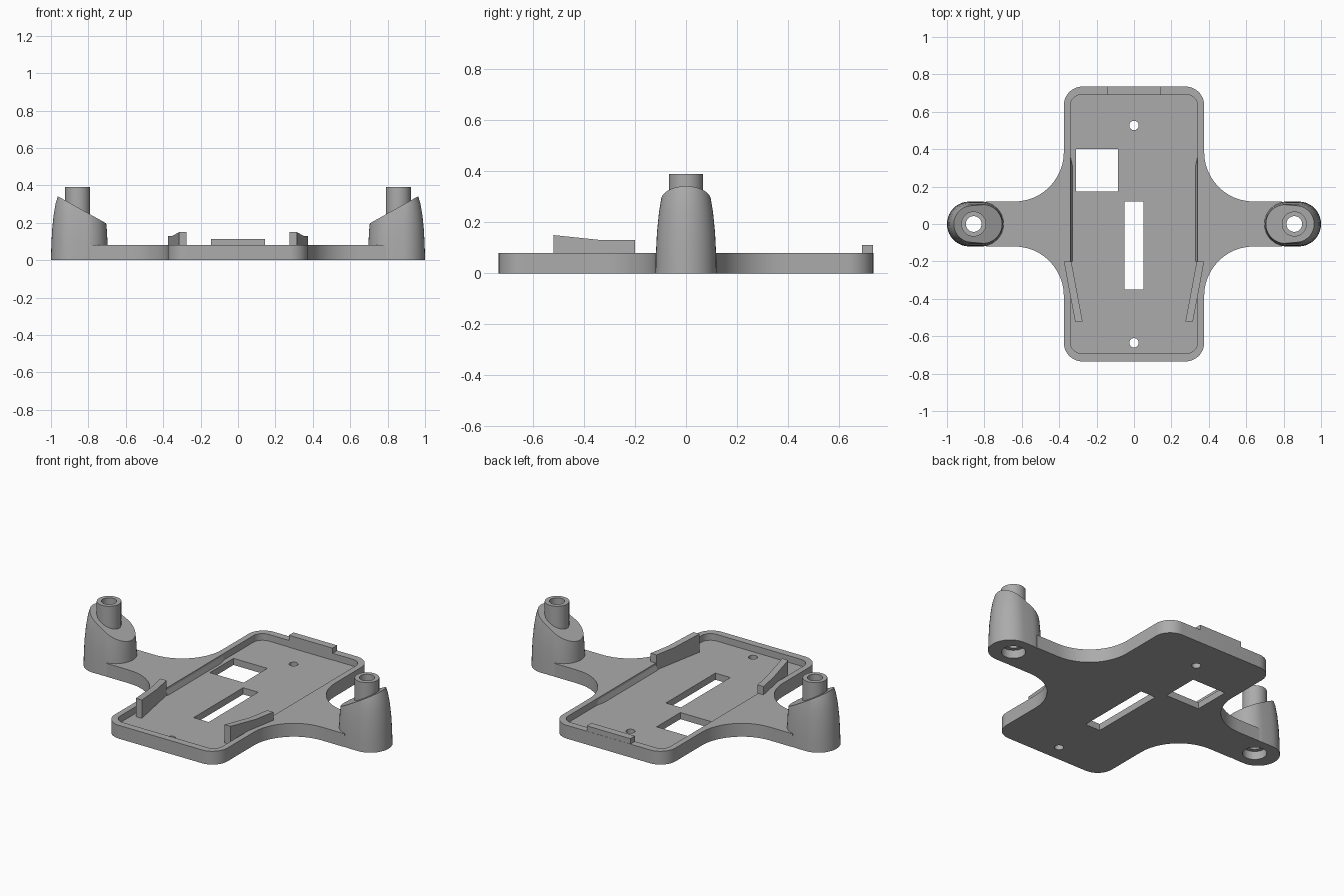
import bpy, bmesh
from math import cos, sin, radians
from mathutils import Vector

old = bpy.data.objects.get("Cube")
if old:
    bpy.data.objects.remove(old, do_unlink=True)

grey = bpy.data.materials.new("plain grey")
grey.use_nodes = True
colour = (0.41, 0.41, 0.41, 1)
grey.diffuse_color = colour
grey.node_tree.nodes["Principled BSDF"].inputs["Base Color"].default_value = colour

PLATE_TOP = 0.08
FLOOR = 0.04
POST_X = 0.857


def arc(cx, cy, r, start, end, steps=12):
    angles = [radians(start + (end - start) * i / steps) for i in range(steps + 1)]
    return [(cx + r * cos(a), cy + r * sin(a)) for a in angles]


def four_way(quarter):
    """Mirror a +x +y outline quarter into a closed outline."""
    left = [(-x, y) for x, y in reversed(quarter)]
    return quarter + left + [(-x, -y) for x, y in quarter + left]


def rounded_rect(hx, hy, r):
    return four_way(arc(hx - r, hy - r, r, 0, 90))


def at_height(outline, z):
    return [(x, y, z) for x, y in outline]


def finish(name, bm):
    bmesh.ops.recalc_face_normals(bm, faces=bm.faces)
    mesh = bpy.data.meshes.new(name)
    bm.to_mesh(mesh)
    bm.free()
    mesh.materials.append(grey)
    ob = bpy.data.objects.new(name, mesh)
    bpy.context.collection.objects.link(ob)
    return ob


def loft_mesh(rings, closed=False):
    """Skin rings of equal length; cap the ends, or close the loop."""
    bm = bmesh.new()
    rows = [[bm.verts.new(p) for p in ring] for ring in rings]
    pairs = list(zip(rows, rows[1:]))
    if closed:
        pairs.append((rows[-1], rows[0]))
    else:
        bm.faces.new(rows[0])
        bm.faces.new(rows[-1])
    for low, high in pairs:
        for i in range(len(low)):
            j = (i + 1) % len(low)
            bm.faces.new((low[i], low[j], high[j], high[i]))
    return bm


def prism(name, outline, z0, z1):
    return finish(name, loft_mesh([at_height(outline, z0), at_height(outline, z1)]))


def box(name, x0, x1, y0, y1, z0, z1):
    return prism(name, [(x0, y0), (x1, y0), (x1, y1), (x0, y1)], z0, z1)


def circle(x, y, r):
    return arc(x, y, r, 0, 360, 40)[:-1]


def cut(ob, cutters):
    for cutter in cutters:
        cutter.hide_render = True
        mod = ob.modifiers.new("cut", "BOOLEAN")
        mod.operation = "DIFFERENCE"
        mod.solver = "EXACT"
        mod.object = cutter
    graph = bpy.context.evaluated_depsgraph_get()
    mesh = bpy.data.meshes.new_from_object(ob.evaluated_get(graph))
    ob.modifiers.clear()
    ob.data = mesh
    for cutter in cutters:
        bpy.data.objects.remove(cutter, do_unlink=True)


parts = []

# Base plate with side arms, recessed tray, windows and screw holes
quarter = [(0.79, 0.12)] + arc(0.64, 0.385, 0.265, 270, 180) + arc(0.275, 0.635, 0.1, 0, 90)
plate = prism("base_plate", four_way(quarter), 0, PLATE_TOP)
cut(plate, [
    prism("tray_cutter", rounded_rect(0.34, 0.692, 0.06), FLOOR, 0.2),
    box("window_cutter", -0.31, -0.085, 0.175, 0.4, -0.1, 0.2),
    box("slot_cutter", -0.05, 0.05, -0.35, 0.12, -0.1, 0.2),
    prism("back_hole_cutter", circle(0, 0.527, 0.025), -0.1, 0.2),
    prism("front_hole_cutter", circle(0, -0.635, 0.025), -0.1, 0.2),
])
parts.append(plate)

# Rear stop on the rim
parts.append(box("rear_stop", -0.145, 0.145, 0.69, 0.734, 0.03, 0.112))


def stadium(side, inset):
    r = 0.12 - inset
    right = arc(0.88, 0, r, -90, 90, 20)
    left = arc(0.815, 0, r, 90, 270, 20)
    return [(side * x, y) for x, y in right + left]


for side, label in ((1, "left"), (-1, "right")):
    # Tapered post with a slanted top
    taper = [(0, 0), (0.08, 0.002), (0.16, 0.006), (0.24, 0.014),
             (0.3, 0.024), (0.36, 0.042), (0.42, 0.065)]
    bm = loft_mesh([at_height(stadium(side, inset), z) for z, inset in taper])
    sliced = bmesh.ops.bisect_plane(
        bm, geom=bm.verts[:] + bm.edges[:] + bm.faces[:], clear_outer=True,
        plane_co=(side * 0.71, 0, 0.2), plane_no=Vector((-0.14 * side, 0, 0.25)).normalized())
    rim = [e for e in sliced["geom_cut"] if isinstance(e, bmesh.types.BMEdge)]
    bmesh.ops.contextual_create(bm, geom=rim)
    post = finish(label + "_post", bm)
    cut(post, [prism("bore_cutter", circle(side * POST_X, 0, 0.066), -0.1, 0.6)])
    parts.append(post)

    # Hollow pin standing in the post, raised to leave a recess below
    tube = [(0.042, 0.05), (0.067, 0.05), (0.067, 0.39), (0.042, 0.39)]
    rings = [at_height(circle(side * POST_X, 0, r), z) for r, z in tube]
    parts.append(finish(label + "_pin", loft_mesh(rings, closed=True)))

    # Angled clip rising towards the front
    sections = [(-0.2, 0.335, 0.13), (-0.33, 0.311, 0.13), (-0.52, 0.275, 0.15)]
    rings = [[(side * x, y, 0.03), (side * (x + 0.04), y, 0.03),
              (side * (x + 0.04), y, top), (side * x, y, top)] for y, x, top in sections]
    parts.append(finish(label + "_clip", loft_mesh(rings)))

    # Sloped strip along the tray wall
    rings = [[(side * 0.345, y, 0.035), (side * foot, y, 0.035), (side * 0.345, y, 0.079)]
             for y, foot in ((-0.2, 0.326), (0.3, 0.326), (0.36, 0.339))]
    parts.append(finish(label + "_wall_strip", loft_mesh(rings)))

# Smooth the round walls, keep the edges crisp
bpy.ops.object.select_all(action="DESELECT")
for ob in parts:
    ob.select_set(True)
bpy.context.view_layer.objects.active = plate
bpy.ops.object.shade_smooth_by_angle()
